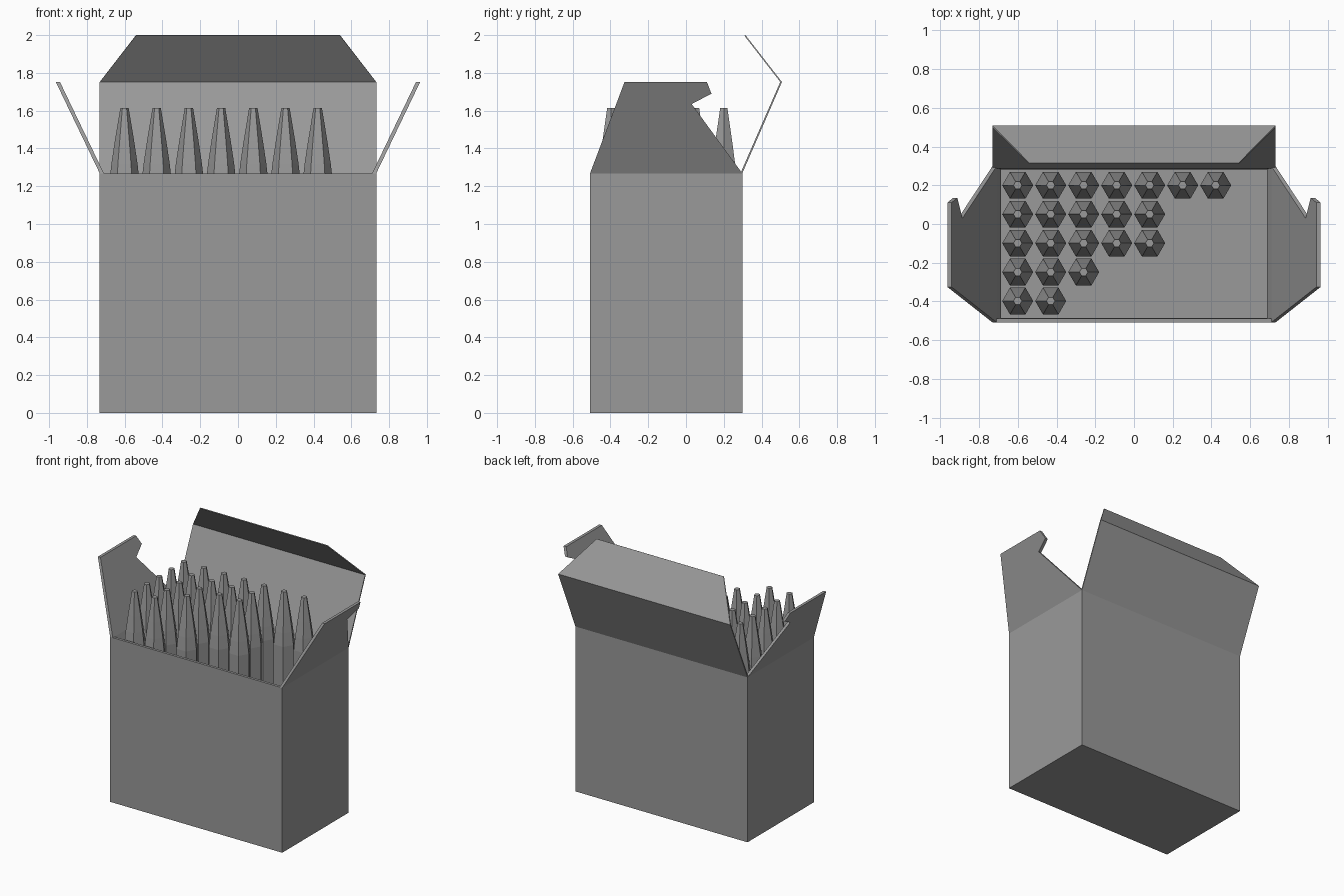
import bpy, math

if "Cube" in bpy.data.objects:
    bpy.data.objects.remove(bpy.data.objects["Cube"])

# Dark grey used throughout
grey = bpy.data.materials.new("dark_grey")
grey.diffuse_color = (0.32, 0.32, 0.32, 1)
grey.use_nodes = True
grey.node_tree.nodes["Principled BSDF"].inputs["Base Color"].default_value = grey.diffuse_color


def mesh_object(name, verts, faces):
    mesh = bpy.data.meshes.new(name)
    mesh.from_pydata(verts, [], faces)
    mesh.materials.append(grey)
    obj = bpy.data.objects.new(name, mesh)
    bpy.context.collection.objects.link(obj)
    return obj


def loft(name, rings):
    """Skin equal-length rings, listed counter-clockwise along the path, and cap both ends."""
    n = len(rings[0])
    verts = [p for ring in rings for p in ring]
    faces = [tuple(reversed(range(n)))]
    for r in range(len(rings) - 1):
        for i in range(n):
            j = (i + 1) % n
            faces.append((r * n + i, r * n + j, (r + 1) * n + j, (r + 1) * n + i))
    faces.append(tuple(range(len(verts) - n, len(verts))))
    return mesh_object(name, verts, faces)


def rect(x, y0, y1, z):
    return [(-x, y0, z), (x, y0, z), (x, y1, z), (-x, y1, z)]


W, FRONT, BACK, TOP = 0.732, -0.508, 0.298, 1.268

# Open carton: up the outside, over the rim, down the chamfered inside to the floor
loft("carton", [rect(W, FRONT, BACK, 0), rect(W, FRONT, BACK, TOP),
                rect(0.712, -0.488, 0.293, TOP), rect(0.686, -0.487, 0.282, 1.2),
                rect(0.686, -0.487, 0.282, 0.015)])

# Notched side flaps leaning outward
flap = [(FRONT, TOP), (BACK, TOP), (0.03, 1.635), (0.135, 1.69), (0.11, 1.753), (-0.325, 1.753)]
lean = (0.965 - W) / (1.753 - TOP)
outer = [(W + (z - TOP) * lean, y, z) for y, z in flap]
inner = [(x - 0.022, y, z) for x, y, z in outer]
loft("side_flap_right", [inner, outer])
loft("side_flap_left", [[(-x, y, z) for x, y, z in reversed(ring)] for ring in (inner, outer)])

# Lid panel with its folded tapered tuck tab
lid = [(W, BACK, TOP, 0.01), (W, 0.508, 1.752, 0.009), (0.54, 0.315, 2.0, 0.006)]
offsets = [(-1, 0), (-1, 0), (-1, -0.5)]
loft("lid", [[(-x, y, z), (x, y, z), (x, y + t * oy, z + t * oz), (-x, y + t * oy, z + t * oz)]
             for (x, y, z, t), (oy, oz) in zip(lid, offsets)][::-1])

# Hexagonal sticks with curved tapering tips, in rows from the back
profile = [(0.08, 0.016), (0.08, 1.22), (0.069, 1.32), (0.051, 1.44), (0.022, 1.615)]
hexagon = [(math.cos(i * math.pi / 3), math.sin(i * math.pi / 3)) for i in range(6)]
for row, count in enumerate([7, 5, 5, 3, 2]):
    for col in range(count):
        cx, cy = -0.601 + 0.1705 * col, 0.2 - 0.1495 * row
        loft(f"stick_{row + 1}_{col + 1}",
             [[(cx + r * c, cy + r * s, z) for c, s in hexagon] for r, z in profile])
